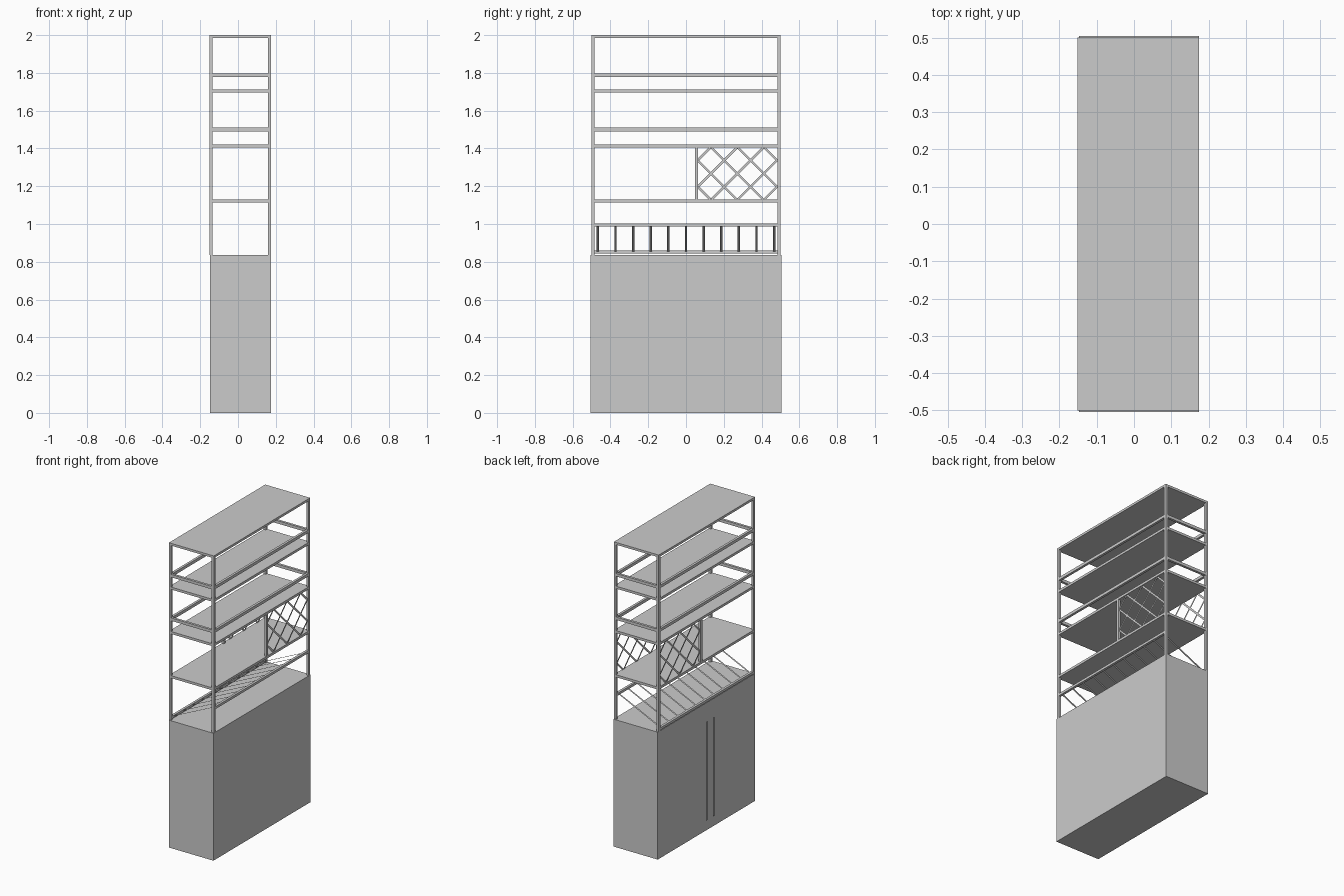
import bpy
from mathutils import Vector

cube = bpy.data.objects.get("Cube")
if cube:
    bpy.data.objects.remove(cube, do_unlink=True)

grey = bpy.data.materials.new("plain_grey")
grey.use_nodes = True
colour = (0.6, 0.6, 0.6, 1)
grey.diffuse_color = colour
grey.node_tree.nodes["Principled BSDF"].inputs["Base Color"].default_value = colour


def add_mesh(name, verts, faces):
    mesh = bpy.data.meshes.new(name)
    mesh.from_pydata(verts, [], faces)
    mesh.materials.append(grey)
    obj = bpy.data.objects.new(name, mesh)
    bpy.context.collection.objects.link(obj)
    return obj


def box(name, xs, ys, zs):
    verts = [(x, y, z) for x in xs for y in ys for z in zs]
    faces = [(0, 1, 3, 2), (4, 6, 7, 5), (0, 4, 5, 1),
             (2, 3, 7, 6), (0, 2, 6, 4), (1, 5, 7, 3)]
    return add_mesh(name, verts, faces)


def ribbons(name, strips, width):
    """Flat strips, each given as start, end and the direction of its width."""
    verts, faces = [], []
    for start, end, side in strips:
        half = Vector(side).normalized() * width / 2
        a, b = Vector(start), Vector(end)
        n = len(verts)
        verts += [a - half, b - half, b + half, a + half]
        faces.append((n, n + 1, n + 2, n + 3))
    return add_mesh(name, verts, faces)


# Main sizes
X0, X1, Y = -0.152, 0.174, 0.5
T = 0.016
TOP = 0.837
sides = {"right": (X0, X0 + T), "left": (X1 - T, X1)}
ends = {"front": (-Y, T - Y), "back": (Y - T, Y)}

# Base cabinet and its two flat door handles
box("cabinet", (-0.148, 0.175), (-0.505, 0.505), (0, TOP))
for y in (-0.036, 0.036):
    ribbons("door_handle", [((-0.175, y, 0.735), (-0.175, y, 0.085), (0, 1, 0))], 0.016)

# Corner posts
for side, xs in sides.items():
    for end, ys in ends.items():
        box(f"post_{end}_{side}", xs, ys, (TOP, 1.99))

# Shelves and top board
for z in (1.114, 1.404, 1.696):
    box("shelf", (X0 + 0.001, X1 - 0.001), (0.001 - Y, Y - 0.001), (z, z + T))
box("top_board", (X0, X1), (-Y, Y), (1.985, 2.0))

# Guard rails on all four sides above the two upper shelves
for z in (1.491, 1.777):
    for side, xs in sides.items():
        box(f"guard_rail_{side}", xs, (T - Y, Y - T), (z, z + 0.019))
    for end, ys in ends.items():
        box(f"guard_rail_{end}", (X0 + T, X1 - T), ys, (z, z + 0.019))

# Sloping bottle rack: high rail, low rail and thin slats between
box("rack_rail_high", sides["left"], (T - Y, Y - T), (0.987, 1.003))
box("rack_rail_low", sides["right"], (T - Y, Y - T), (0.843, 0.859))
slats = []
for i in range(11):
    y = (i - 5) * 0.0933
    slats.append(((X0 + T / 2, y, 0.851), (X1 - T / 2, y, 0.995), (0, 1, 0)))
ribbons("rack_slats", slats, 0.012)

# Diamond lattice panels with their divider posts
Y_LOW, Y_HIGH, Z_MID, REACH, STEP = 0.064, 0.485, 1.267, 0.137, 0.14
for side, xs in sides.items():
    box(f"divider_{side}", xs, (Y_LOW - T, Y_LOW), (1.13, 1.404))
    x = sum(xs) / 2
    strips = []
    for k in range(-1, 4):
        c = 0.132 + STEP * k
        a, b = max(Y_LOW - c, -REACH), min(Y_HIGH - c, REACH)
        for slope in (-1, 1):
            strips.append(((x, c + a, Z_MID + slope * a),
                           (x, c + b, Z_MID + slope * b), (0, -slope, 1)))
    ribbons(f"lattice_{side}", strips, 0.012)
